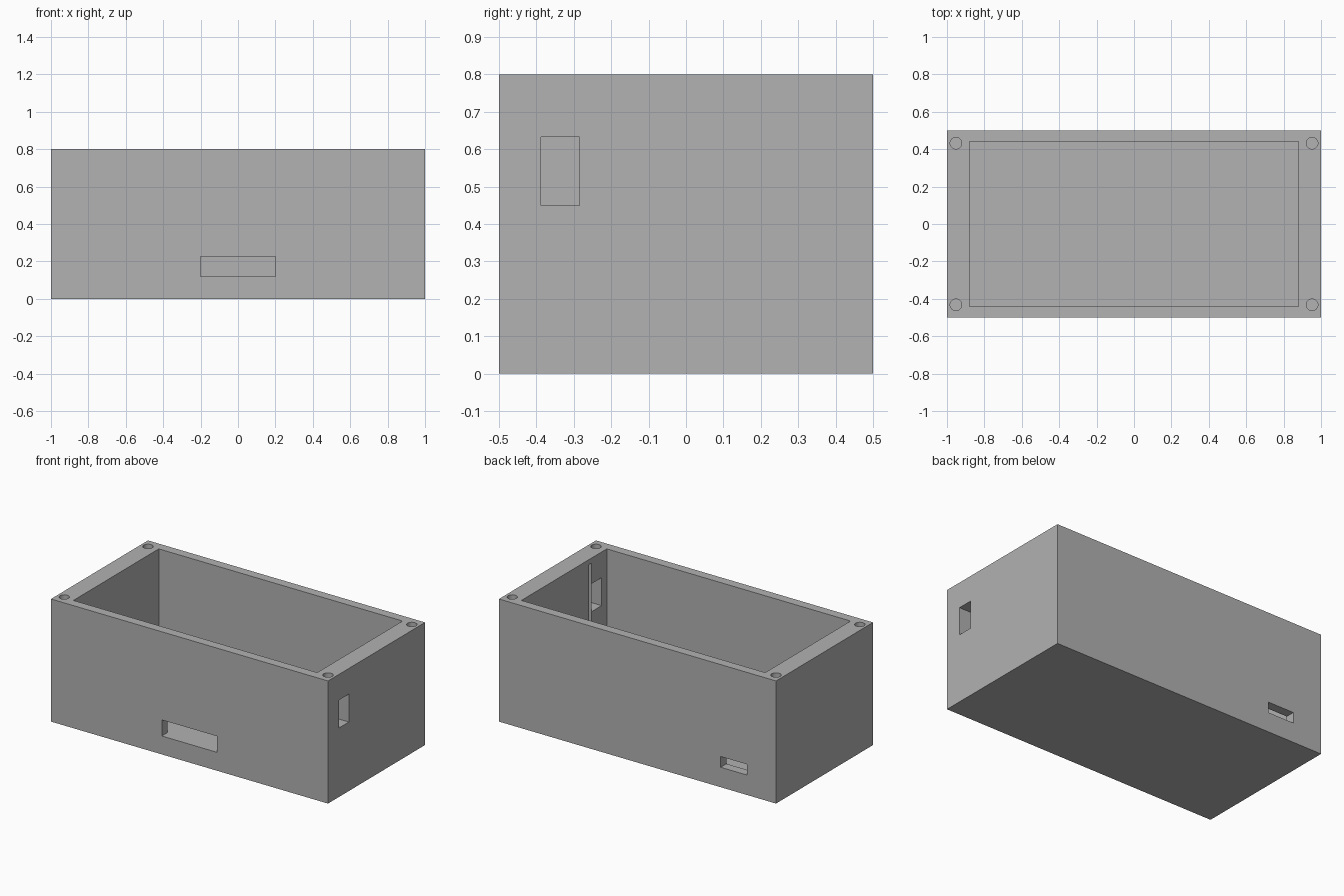
import bpy

if "Cube" in bpy.data.objects:
    bpy.data.objects.remove(bpy.data.objects["Cube"], do_unlink=True)

grey = bpy.data.materials.new("plain_grey")
grey.use_nodes = True
colour = (0.445, 0.445, 0.445, 1)
grey.diffuse_color = colour
grey.node_tree.nodes["Principled BSDF"].inputs["Base Color"].default_value = colour


def block(name, x, y, z):
    """Box given by its (low, high) extent on each axis."""
    spans = (x, y, z)
    bpy.ops.mesh.primitive_cube_add(size=1, location=[(a + b) / 2 for a, b in spans])
    ob = bpy.context.object
    ob.name = name
    ob.scale = [b - a for a, b in spans]
    bpy.ops.object.transform_apply(location=True, rotation=False, scale=True)
    ob.data.materials.append(grey)
    return ob


def cut(target, cutter):
    """Subtract the cutter from the target and discard it."""
    cutter.hide_render = True
    mod = target.modifiers.new("cut", "BOOLEAN")
    mod.operation = "DIFFERENCE"
    mod.solver = "EXACT"
    mod.object = cutter
    bpy.context.view_layer.objects.active = target
    bpy.ops.object.modifier_apply(modifier=mod.name)
    bpy.data.objects.remove(cutter, do_unlink=True)


HEIGHT, FLOOR = 0.8, 0.12
case = block("enclosure_case", (-1, 1), (-0.5, 0.5), (0, HEIGHT))

# Open cavity
cut(case, block("cavity", (-0.88, 0.88), (-0.44, 0.44), (FLOOR, 1)))

# Ports through the front, back and left walls
cut(case, block("front_port", (-0.2, 0.2), (-0.6, -0.4), (FLOOR, 0.225)))
cut(case, block("back_port", (-0.79, -0.6), (0.4, 0.6), (0.13, 0.2)))
cut(case, block("side_port", (0.8, 1.1), (-0.387, -0.285), (0.45, 0.632)))

# Narrow holding groove inside the side wall, beside the port
cut(case, block("board_groove", (0.85, 0.92), (-0.285, -0.255), (0.31, 0.767)))

# Screw holes in the rim corners
for x in (-0.952, 0.952):
    for y in (-0.432, 0.432):
        bpy.ops.mesh.primitive_cylinder_add(vertices=32, radius=0.031, depth=0.4,
                                            location=(x, y, HEIGHT))
        hole = bpy.context.object
        hole.data.materials.append(grey)
        cut(case, hole)

bpy.ops.object.select_all(action="DESELECT")
case.select_set(True)
bpy.context.view_layer.objects.active = case
bpy.ops.object.shade_smooth_by_angle()
